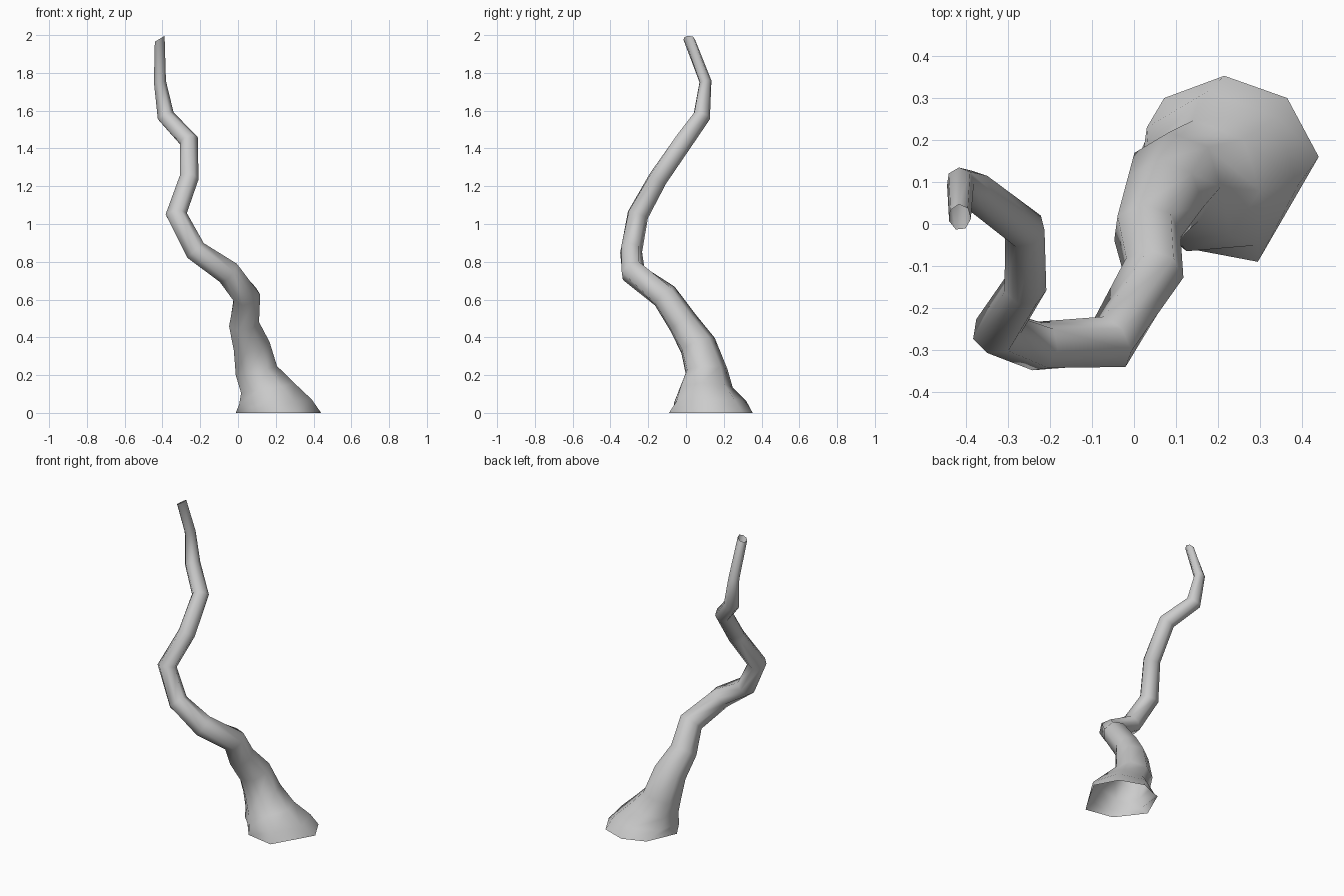
import bpy, bmesh, math
from mathutils import Vector

if "Cube" in bpy.data.objects:
    bpy.data.objects.remove(bpy.data.objects["Cube"])

SIDES = 7
# Uneven foot outline on the ground
foot = [(.44, .16), (.365, .30), (.215, .353), (.072, .30),
        (-.012, .11), (.115, -.056), (.295, -.09)]
# Bends of the trunk: centre x, y, z and radius
path = [(.215, .135, 0, .22), (.195, .12, .06, .198), (.155, .10, .132, .148),
        (.095, .105, .225, .115), (.07, .06, .36, .10), (.03, -.02, .48, .082),
        (.045, -.115, .62, .074), (-.055, -.282, .747, .068),
        (-.225, -.292, .858, .06), (-.328, -.256, 1.05, .058),
        (-.26, -.15, 1.24, .052), (-.26, -.013, 1.44, .051),
        (-.383, .082, 1.57, .047), (-.414, .102, 1.755, .033),
        (-.415, .016, 1.98, .031)]
centres = [Vector(p[:3]) for p in path]

bm = bmesh.new()
rings = [[bm.verts.new((x, y, 0)) for x, y in foot]]
for i in range(1, len(path)):
    c, r = centres[i], path[i][3]
    if i < len(path) - 1:
        t = (c - centres[i - 1]).normalized() + (centres[i + 1] - c).normalized()
    else:
        t = Vector((-.6, 0, 1))                 # slanted cut at the tip
    # sections lie flat near the ground and square to the path higher up
    up = Vector((0, 0, 1)).lerp(t.normalized(), min(1, c.z / .4))
    q = Vector((0, 0, 1)).rotation_difference(up)
    ring = []
    for k in range(SIDES):
        a = math.radians(-8) + math.tau * k / SIDES
        ring.append(bm.verts.new(c + q @ Vector((r * math.cos(a), r * math.sin(a), 0))))
    rings.append(ring)

# Skin between sections, ends left open
for a, b in zip(rings, rings[1:]):
    for k in range(SIDES):
        n = (k + 1) % SIDES
        bm.faces.new((a[k], a[n], b[n], b[k]))

mesh = bpy.data.meshes.new("trunk")
bm.to_mesh(mesh)
bm.free()
mesh.shade_smooth()
trunk = bpy.data.objects.new("trunk", mesh)
bpy.context.collection.objects.link(trunk)
